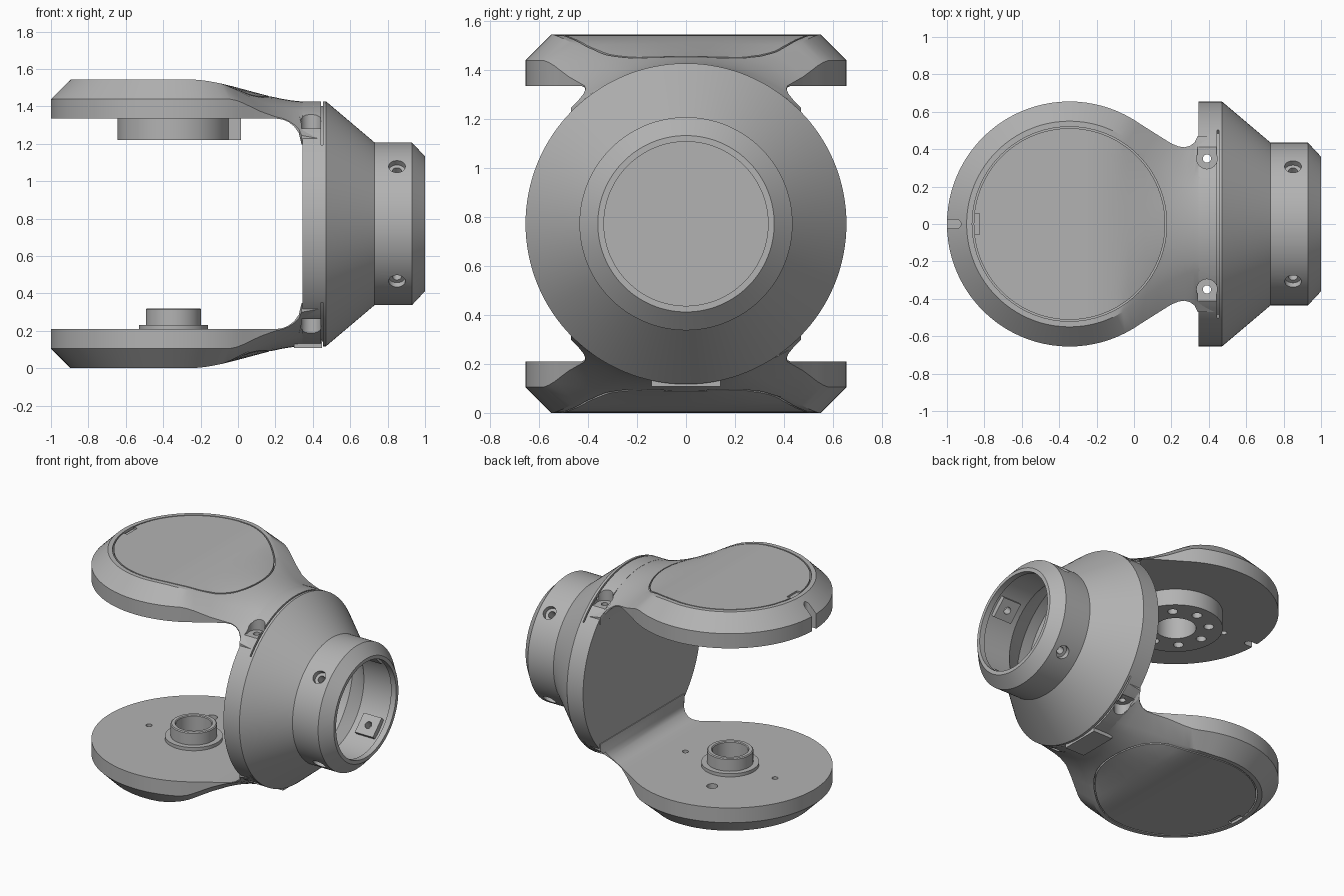
import bpy, bmesh
from math import sin, cos, pi, sqrt, radians
from mathutils import Matrix, Vector

if "Cube" in bpy.data.objects:
    bpy.data.objects.remove(bpy.data.objects["Cube"])

MID = 0.772      # height of the main axis
RIM = 0.655      # radius of the flange and of the arm discs
DISC_X = -0.345  # centre of the arm discs
INNER, OUTER = 0.563, 0.772  # arm faces, measured from the main axis

grey = bpy.data.materials.new("satin_grey")
grey.use_nodes = True
colour = (0.45, 0.45, 0.45, 1)
grey.diffuse_color = colour
grey.node_tree.nodes["Principled BSDF"].inputs["Base Color"].default_value = colour


def move(x, y, z):
    return Matrix.Translation((x, y, z))


def loft(name, rings, matrix, wrap=False, caps=()):
    """Skin a series of closed rings."""
    bm = bmesh.new()
    rows = [[bm.verts.new(matrix @ Vector(p)) for p in ring] for ring in rings]
    n = len(rows[0])
    for i in range(len(rows) if wrap else len(rows) - 1):
        a, b = rows[i], rows[(i + 1) % len(rows)]
        for j in range(n):
            k = (j + 1) % n
            bm.faces.new((a[j], a[k], b[k], b[j]))
    for c in caps:
        bm.faces.new(rows[c])
    bmesh.ops.remove_doubles(bm, verts=bm.verts, dist=1e-5)
    bmesh.ops.recalc_face_normals(bm, faces=bm.faces)
    mesh = bpy.data.meshes.new(name)
    bm.to_mesh(mesh)
    bm.free()
    mesh.materials.append(grey)
    ob = bpy.data.objects.new(name, mesh)
    bpy.context.scene.collection.objects.link(ob)
    return ob


def lathe(name, profile, matrix, steps=64, start=0.0, sweep=2 * pi):
    """Turn a closed (height, radius) profile around local z."""
    full = sweep > 6
    angles = [start + sweep * i / steps for i in range(steps if full else steps + 1)]
    rings = [[(r * cos(a), r * sin(a), h) for h, r in profile] for a in angles]
    return loft(name, rings, matrix, full, () if full else (0, -1))


def rod(name, r, h0, h1, matrix, steps=24):
    return lathe(name, [(h0, 0), (h0, r), (h1, r), (h1, 0)], matrix, steps)


def tube(name, r0, r1, h0, h1, matrix, steps=64):
    return lathe(name, [(h0, r0), (h0, r1), (h1, r1), (h1, r0)], matrix, steps)


def box(name, lo, hi, matrix):
    rings = [[(x, lo[1], lo[2]), (x, hi[1], lo[2]), (x, hi[1], hi[2]), (x, lo[1], hi[2])]
             for x in (lo[0], hi[0])]
    return loft(name, rings, matrix, False, (0, 1))


def finish(ob, cutters=()):
    """Cut, then shade smooth with sharp creases."""
    for c in cutters:
        c.hide_render = True
        mod = ob.modifiers.new("cut", "BOOLEAN")
        mod.operation, mod.solver, mod.object = "DIFFERENCE", "EXACT", c
    for o in bpy.context.selected_objects:
        o.select_set(False)
    bpy.context.view_layer.objects.active = ob
    ob.select_set(True)
    if cutters:
        bpy.ops.object.convert(target="MESH")
    bpy.ops.object.shade_smooth_by_angle(angle=radians(28))


def ease(a, b, x):
    t = min(1, max(0, (x - a) / (b - a)))
    return t * t * (3 - 2 * t)


def arm(name, matrix):
    """Round plate with a chamfered rim and a neck that sinks into the flange."""
    angles = [radians(180 - 125 * i / 32) for i in range(33)]
    edge = [(DISC_X + RIM * cos(a), RIM * sin(a)) for a in angles]
    edge += [(.12, .48), (.2, .43), (.24, .414), (.27, .41), (.3, .418), (.325, .437), (.34, .47), (.43, .47)]
    crest = [(DISC_X + .55 * cos(a), .55 * sin(a)) for a in angles]
    crest += [(.06, .385), (.13, .34), (.18, .31), (.23, .285), (.28, .265), (.32, .255), (.35, .25), (.43, .24)]

    def barrel(y):
        return sqrt(RIM ** 2 - y ** 2)

    def top(x, y):
        t = ease(-.1, .4, x)
        return OUTER - (OUTER - RIM + .002) * ease(-.27, .38, x) - t * (RIM - barrel(y))

    def under(x):
        dx = min(.14, max(0, x - .2))
        return INNER - .14 + sqrt(max(0, .14 ** 2 - dx ** 2))

    rings = []
    for (ex, ey), (cx, cy) in zip(edge, crest):
        t = ease(-.05, .42, ex)
        side = (1 - t) * (OUTER - .105) + t * barrel(ey)
        side = max(side, under(ex) + .006)
        ring = [(ex, -ey, under(ex)), (ex, -ey, side)]
        ring += [(cx, cy * k / 4, top(cx, cy * k / 4)) for k in range(-4, 5)]
        ring += [(ex, ey, side), (ex, ey, under(ex))]
        rings.append(ring)
    return loft(name, rings, matrix, False, (-1,))


# Flange, cone and hollow collar turned around the x axis
along_x = move(0, 0, MID) @ Matrix.Rotation(pi / 2, 4, "Y")
body = lathe("cone_collar", [(.345, 0), (.345, RIM), (.47, RIM), (.73, .435), (.93, .435), (1, .36),
                             (1, .335), (.96, .335), (.96, .375), (.72, .375), (.52, .54),
                             (.44, .54), (.44, 0)], along_x, 128)
body_cuts, helpers = [], []

# Collar screw holes and the pads behind them
for k in range(4):
    spoke = move(.85, 0, MID) @ Matrix.Rotation(pi / 4 + k * pi / 2, 4, "X")
    body_cuts += [rod("collar_bore", .045, .4, .5, spoke), rod("collar_hole", .024, .3, .45, spoke)]
    pad = box("screw_pad", (-.07, -.07, .338), (.07, .07, .385), spoke)
    finish(pad, [body_cuts[-1]])

for s, label in ((1, "upper"), (-1, "lower")):
    frame = move(0, 0, MID) @ Matrix.Scale(s, 4, (0, 0, 1))
    hub = frame @ move(DISC_X, 0, 0)
    plate = arm(label + "_arm", frame)

    # Seam around the round cover, and its pry notch
    cuts = [tube("cover_seam", .512, .52, .655, .85, hub, 96),
            box("pry_notch", (-.515, -.055, .76), (-.48, .055, .85), hub)]

    # Screw pockets beside the neck
    shared = []
    for y in (-.35, .35):
        spot = frame @ move(.39, y, 0)
        shared += [rod("pocket", .055, .508, .8, spot, 32)]
        out = 1 if y > 0 else -1
        shared += [box("pocket_mouth", (-.05, min(0, .14 * out), .509), (.05, max(0, .14 * out), .8), spot)]
        shared += [rod("screw_hole", .022, -.05, .6, spot)]
    cuts += shared
    body_cuts += shared

    # Slit between neck and cone
    body_cuts.append(lathe("slit", [(.444, .63), (.444, .7), (.454, .7), (.454, .63)], along_x, 40,
                           (pi if s > 0 else 0) - radians(50), radians(100)))

    if s > 0:
        # Upper bearing hub with a bolt circle and a key
        bolts = [rod("bolt_hole", .032, .4, .5, hub @ move(.212 * cos(a), .212 * sin(a), 0))
                 for a in [k * pi / 4 for k in range(8)]]
        ring = tube("bearing_hub", .13, .3, .448, INNER + .005, hub)
        finish(ring, bolts)
        helpers += bolts
        finish(box("hub_key", (.27, -.06, .448), (.36, .06, INNER + .005), hub))
        cuts += [rod("bore", .13, .4, .64, hub, 48), rod("pin_hole", .02, .5, .62, hub @ move(-.4, 0, 0)),
                 box("rim_slot", (-.7, -.025, .4), (-.605, .025, .9), hub),
                 rod("rim_slot_end", .025, .4, .9, hub @ move(-.605, 0, 0))]
    else:
        # Lower pivot boss on a washer
        boss = lathe("pivot_boss", [(INNER + .005, .115), (INNER + .005, .185), (.54, .185), (.54, .148),
                                    (.458, .148), (.452, .142), (.452, .12), (.458, .115)], hub)
        finish(boss)
        cuts.append(rod("bore", .115, .4, .62, hub, 48))
        for x, y, r in ((-.35, 0, .02), (.35, 0, .02), (-.09, .33, .036)):
            cuts.append(rod("pin_hole", r, .5, .62, hub @ move(x, y, 0)))
        finish(box("neck_cover", (.3, -.14, .62), (.45, .14, .664), frame))

    finish(plate, cuts)
    helpers += cuts

finish(body, body_cuts)
for ob in set(helpers + body_cuts):
    bpy.data.objects.remove(ob)
